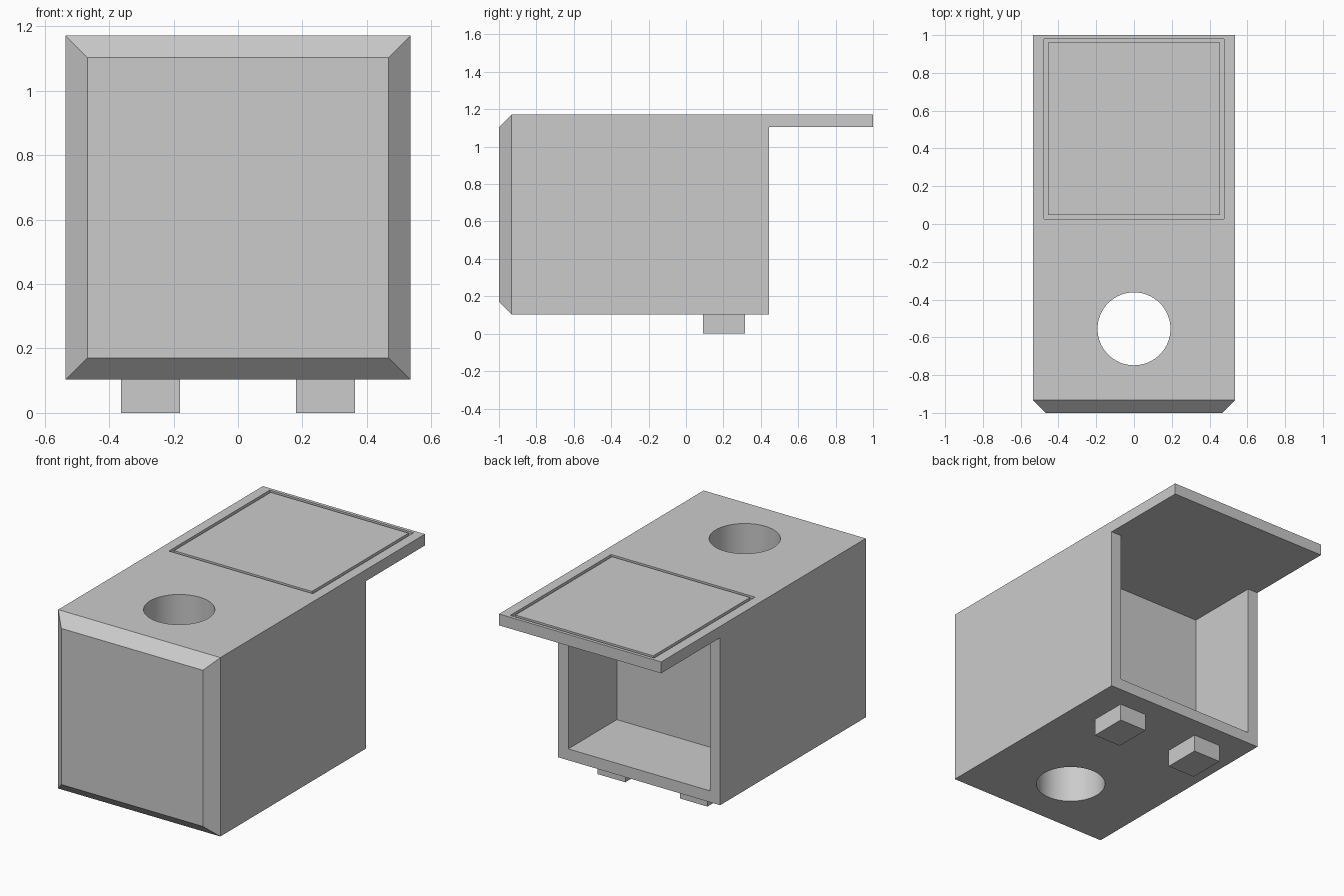
import bpy, bmesh

if "Cube" in bpy.data.objects:
    bpy.data.objects.remove(bpy.data.objects["Cube"], do_unlink=True)

grey = bpy.data.materials.new("plain grey")
grey.use_nodes = True
colour = (0.6, 0.6, 0.6, 1)
grey.diffuse_color = colour
grey.node_tree.nodes["Principled BSDF"].inputs["Base Color"].default_value = colour

HALF, BOTTOM, TOP = 0.536, 0.103, 1.172
WALL = 0.068
FRONT, BACK, LID_END = -1.0, 0.443, 1.0
UNDER_LID = TOP - WALL
GROOVE = 0.015


def finish(bm, name):
    bmesh.ops.recalc_face_normals(bm, faces=bm.faces)
    mesh = bpy.data.meshes.new(name)
    bm.to_mesh(mesh)
    bm.free()
    obj = bpy.data.objects.new(name, mesh)
    bpy.context.collection.objects.link(obj)
    mesh.materials.append(grey)
    return obj


def box(name, x, y, z):
    bm = bmesh.new()
    bmesh.ops.create_cube(bm, size=1)
    for v in bm.verts:
        v.co = [lo + (c + 0.5) * (hi - lo) for c, (lo, hi) in zip(v.co, (x, y, z))]
    return finish(bm, name)


def select(obj):
    bpy.ops.object.select_all(action='DESELECT')
    obj.select_set(True)
    bpy.context.view_layer.objects.active = obj


def cut(obj, cutter):
    cutter.hide_render = True
    mod = obj.modifiers.new("cut", 'BOOLEAN')
    mod.operation, mod.solver, mod.object = 'DIFFERENCE', 'EXACT', cutter
    select(obj)
    bpy.ops.object.modifier_apply(modifier=mod.name)
    bpy.data.objects.remove(cutter, do_unlink=True)


# Body and overhanging lid: side profile extruded across the width
start = FRONT + WALL
profile = [(start, BOTTOM), (BACK, BOTTOM), (BACK, UNDER_LID),
           (LID_END, UNDER_LID), (LID_END, TOP), (start, TOP)]
bm = bmesh.new()
side = bm.faces.new([bm.verts.new((-HALF, y, z)) for y, z in profile])
ext = bmesh.ops.extrude_face_region(bm, geom=[side])
for v in [g for g in ext["geom"] if isinstance(g, bmesh.types.BMVert)]:
    v.co.x = HALF
# Chamfered front panel
front = min(bm.faces, key=lambda f: f.calc_center_median().y)
panel = bmesh.ops.extrude_discrete_faces(bm, faces=[front])["faces"][0]
mid = (BOTTOM + TOP) / 2
for v in panel.verts:
    v.co.y = FRONT
    v.co.x += -WALL if v.co.x > 0 else WALL
    v.co.z += -WALL if v.co.z > mid else WALL
body = finish(bm, "body")

# Open rear compartment
inner = HALF - WALL
cut(body, box("compartment_cutter", (-inner, inner), (-0.015, BACK + 0.1),
              (BOTTOM + WALL, UNDER_LID)))

# Round port passing vertically through the body
bm = bmesh.new()
bmesh.ops.create_cone(bm, cap_ends=True, segments=64, radius1=0.193,
                      radius2=0.193, depth=3)
for v in bm.verts:
    v.co.y -= 0.555
cut(body, finish(bm, "port_cutter"))

# Thin groove around the lid panel
cut(body, box("groove_cutter", (-0.476, 0.476), (0.027, 0.98),
              (TOP - GROOVE, TOP + 0.1)))
select(body)
bpy.ops.object.shade_smooth_by_angle(angle=0.5)
box("lid_panel", (-0.456, 0.456), (0.047, 0.96), (TOP - GROOVE, TOP))

# Feet
for name, sign in (("left_foot", 1), ("right_foot", -1)):
    box(name, sorted((sign * 0.18, sign * 0.363)), (0.09, 0.316), (0, BOTTOM))
